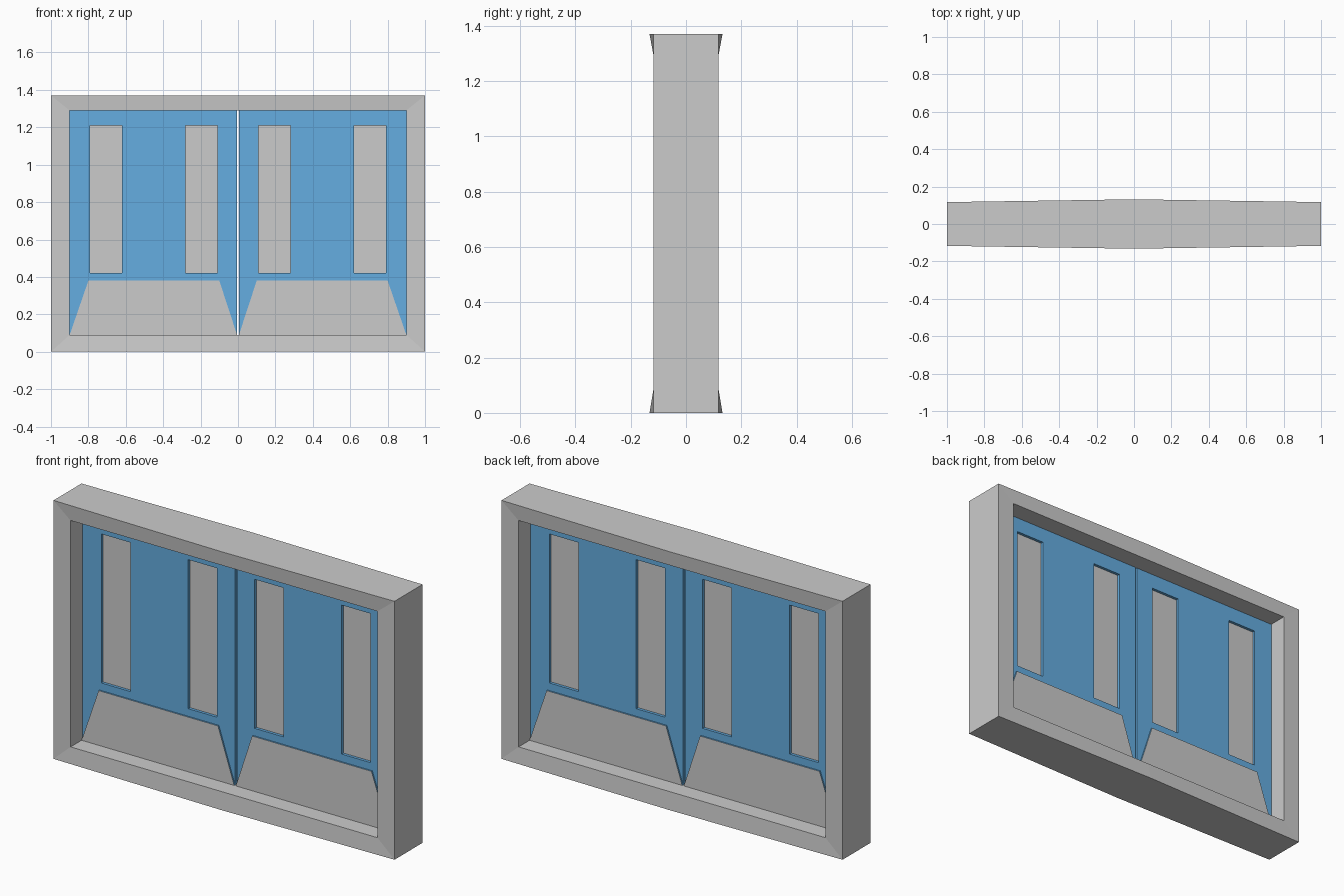
import bpy, bmesh

if "Cube" in bpy.data.objects:
    bpy.data.objects.remove(bpy.data.objects["Cube"])

W, H = 1.0, 1.37             # outer half width and height
IW, IZ0, IZ1 = 0.9, 0.09, 1.29   # opening
D, BULGE = 0.117, 0.132      # half depth at the corners and at mid span
GAP = 0.005

blue = bpy.data.materials.new("door_blue")
blue.diffuse_color = (0.13, 0.42, 0.75, 1)
blue.use_nodes = True
blue.node_tree.nodes["Principled BSDF"].inputs["Base Color"].default_value = blue.diffuse_color


def make_object(name, bm):
    bmesh.ops.remove_doubles(bm, verts=bm.verts, dist=1e-5)
    mesh = bpy.data.meshes.new(name)
    bm.to_mesh(mesh)
    bm.free()
    ob = bpy.data.objects.new(name, mesh)
    bpy.context.collection.objects.link(ob)
    return ob


def sheet(name, polygons, thickness):
    """Flat x/z polygons at y = 0, thickened evenly to both sides."""
    bm = bmesh.new()
    for poly in polygons:
        bm.faces.new([bm.verts.new((x, 0, z)) for x, z in poly])
    ob = make_object(name, bm)
    mod = ob.modifiers.new("thickness", 'SOLIDIFY')
    mod.thickness = thickness
    mod.offset = 0
    return ob


def rect(x0, x1, z0, z1):
    return [(x0, z0), (x1, z0), (x1, z1), (x0, z1)]


# Frame: mitred surround whose outer top and bottom edges bulge at mid span
outer = [(-W, 0, D), (0, 0, BULGE), (W, 0, D), (W, H, D), (0, H, BULGE), (-W, H, D)]
inner = [(-IW, IZ0, D), (0, IZ0, D), (IW, IZ0, D), (IW, IZ1, D), (0, IZ1, D), (-IW, IZ1, D)]
bm = bmesh.new()
rings = [[bm.verts.new((x, side * d, z)) for x, z, d in loop]
         for loop, side in ((outer, -1), (inner, -1), (inner, 1), (outer, 1))]
for k in range(4):
    a, b = rings[k], rings[(k + 1) % 4]
    for i in range(6):
        j = (i + 1) % 6
        bm.faces.new((a[i], a[j], b[j], b[i]))
bmesh.ops.recalc_face_normals(bm, faces=bm.faces)
make_object("door_frame", bm)

# Pair of doors, each with two windows and a kick plate
xs = [GAP, 0.11, 0.28, 0.62, 0.79, IW]
zs = [IZ0, 0.42, 1.21, IZ1]
for label, s in (("left", -1), ("right", 1)):
    def side(poly):
        pts = [(s * x, z) for x, z in poly]
        return pts if s > 0 else pts[::-1]

    # Door leaf: grid of cells with the window cells left out
    cells = [side(rect(xs[i], xs[i + 1], zs[k], zs[k + 1]))
             for i in range(5) for k in range(3)
             if not (k == 1 and i in (1, 3))]
    leaf = sheet(label + "_door", cells, 0.034)
    leaf.data.materials.append(blue)

    # Window panes
    for pos, i in (("inner", 1), ("outer", 3)):
        sheet(f"{label}_{pos}_window",
              [side(rect(xs[i], xs[i + 1], zs[1], zs[2]))], 0.004)

    # Kick plate: grey faces with blue edges, proud of the leaf on both sides
    plate = sheet(label + "_kick_plate",
                  [side([(GAP, IZ0), (IW, IZ0), (0.8, 0.38), (0.1, 0.38)])], 0.05)
    plate.data.materials.append(None)
    plate.data.materials.append(blue)
    plate.modifiers["thickness"].material_offset_rim = 1
